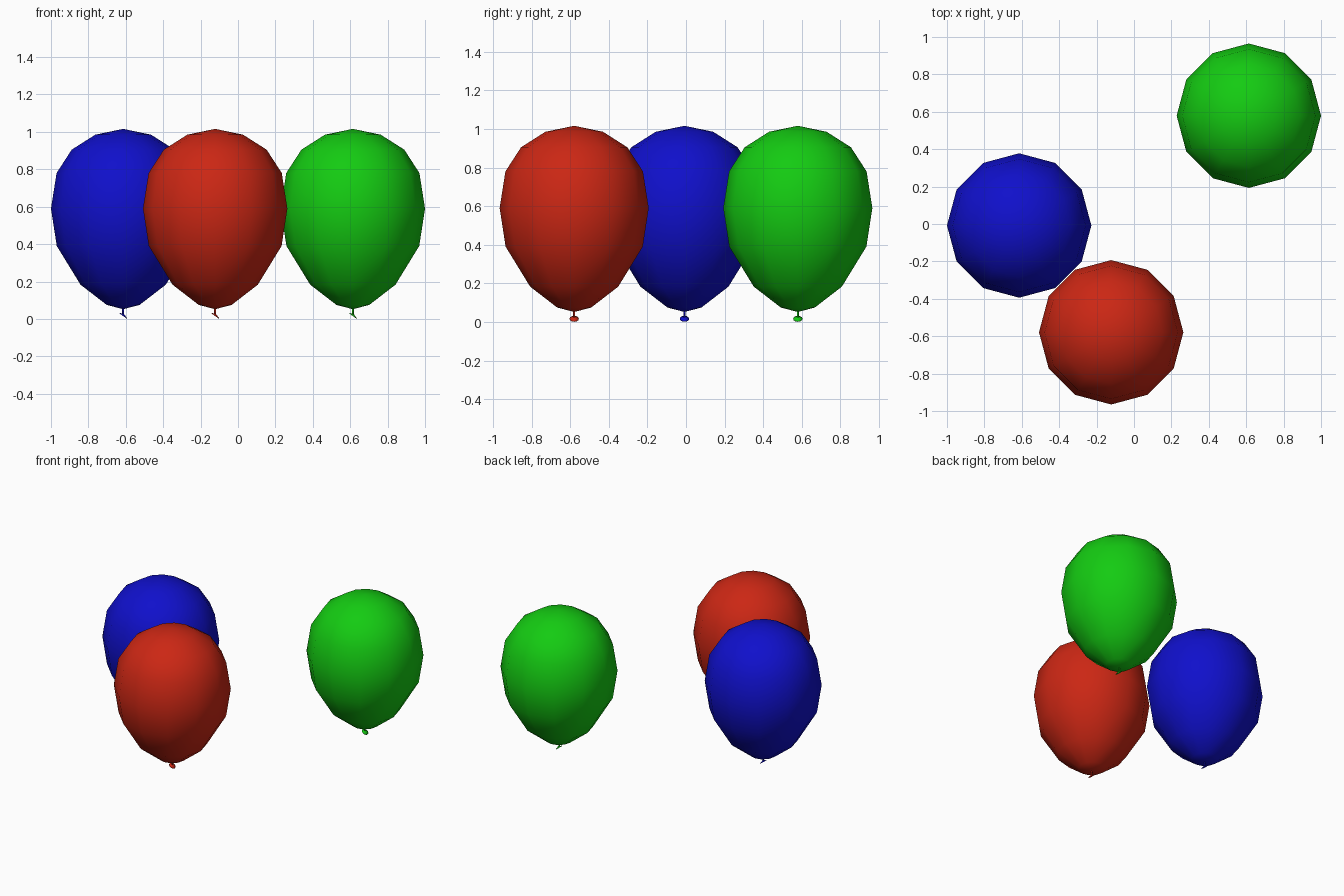
import bpy, bmesh, math
from mathutils import Matrix, Vector

if "Cube" in bpy.data.objects:
    bpy.data.objects.remove(bpy.data.objects["Cube"])

SIDES = 12


def lathe(bm, rings, bottom=None, top=None, matrix=None):
    """Skin (radius, z) rings, lowest first, with optional pole points."""
    start = len(bm.verts)
    loops = []
    for r, z in rings:
        loops.append([bm.verts.new((r * math.cos(2 * math.pi * i / SIDES),
                                    r * math.sin(2 * math.pi * i / SIDES), z))
                      for i in range(SIDES)])
    low = bm.verts.new((0, 0, bottom))
    high = bm.verts.new((0, 0, top))
    for i in range(SIDES):
        j = (i + 1) % SIDES
        bm.faces.new((low, loops[0][j], loops[0][i]))
        bm.faces.new((high, loops[-1][i], loops[-1][j]))
        for a, b in zip(loops, loops[1:]):
            bm.faces.new((a[i], a[j], b[j], b[i]))
    if matrix:
        bm.verts.ensure_lookup_table()
        for v in bm.verts[start:]:
            v.co = matrix @ v.co


def finish(bm, name, loc, mat, smooth):
    mesh = bpy.data.meshes.new(name)
    bm.normal_update()
    bm.to_mesh(mesh)
    bm.free()
    mesh.materials.append(mat)
    for p in mesh.polygons:
        p.use_smooth = smooth
    ob = bpy.data.objects.new(name, mesh)
    ob.location = loc
    bpy.context.collection.objects.link(ob)


def balloon(colour, x, y, rgb):
    mat = bpy.data.materials.new(colour + "_rubber")
    mat.diffuse_color = (*rgb, 1)
    mat.use_nodes = True
    mat.node_tree.nodes["Principled BSDF"].inputs["Base Color"].default_value = mat.diffuse_color

    # Teardrop body
    bm = bmesh.new()
    lathe(bm, [(0.088, 0.075), (0.228, 0.183), (0.355, 0.39), (0.386, 0.59),
               (0.356, 0.78), (0.275, 0.905), (0.149, 0.985)],
          bottom=0.052, top=1.016)
    finish(bm, colour + "_balloon", (x, y, 0), mat, True)

    # Neck and tilted lip of the knot
    bm = bmesh.new()
    lathe(bm, [(0.005, 0.02), (0.005, 0.06)], bottom=0.02, top=0.06)
    tilt = Matrix.Translation((0.001, 0, 0.017)) @ Matrix.Rotation(math.radians(36), 4, 'Y')
    lathe(bm, [(0.024, -0.002), (0.024, 0.001), (0.006, 0.007)],
          bottom=-0.001, top=0.009, matrix=tilt)
    finish(bm, colour + "_knot", (x, y, 0), mat, True)


balloon("blue", -0.614, -0.008, (0.005, 0.005, 0.6))
balloon("red", -0.122, -0.579, (0.6, 0.02, 0.007))
balloon("green", 0.614, 0.579, (0.007, 0.6, 0.006))
